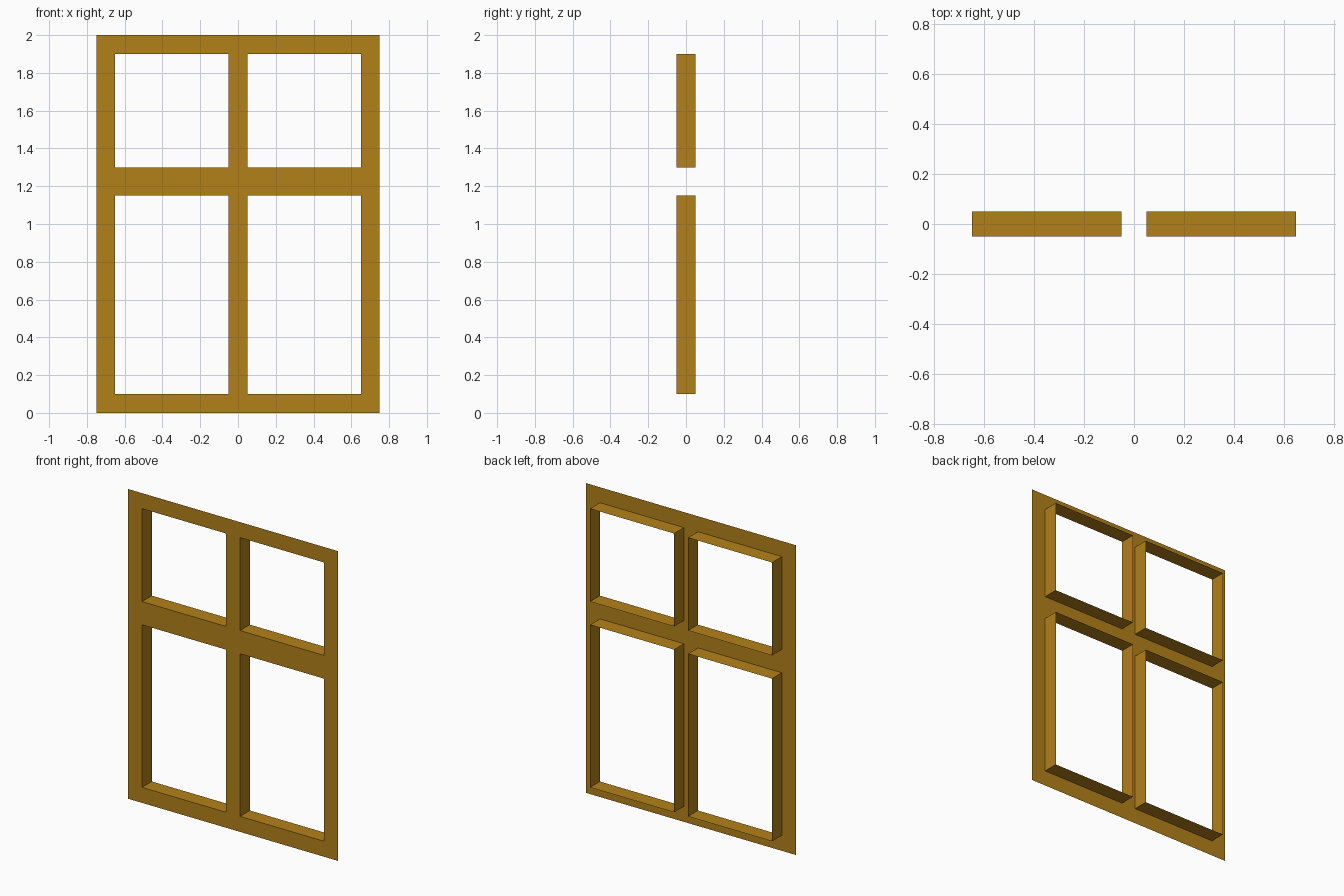
import bpy, bmesh

if "Cube" in bpy.data.objects:
    bpy.data.objects.remove(bpy.data.objects["Cube"])

FRONT, BACK = -0.05, 0.05
XS = [-0.75, -0.65, -0.05, 0.05, 0.65, 0.75]   # stile and mullion edges
ZS = [0.0, 0.1, 1.15, 1.3, 1.9, 2.0]           # rail and transom edges

wood = bpy.data.materials.new("golden_wood")
wood.diffuse_color = (0.45, 0.22, 0.01, 1)
wood.use_nodes = True
wood.node_tree.nodes["Principled BSDF"].inputs["Base Color"].default_value = wood.diffuse_color

bm = bmesh.new()

# Flat front face: a grid of cells, leaving the four panes open
grid = [[bm.verts.new((x, FRONT, z)) for z in ZS] for x in XS]
for i in range(5):
    for j in range(5):
        corners = [grid[i][j], grid[i + 1][j], grid[i + 1][j + 1], grid[i][j + 1]]
        if not (i in (1, 3) and j in (1, 3)):
            bm.faces.new(corners)

# Reveals: thin walls running back from each pane opening
for i in (1, 3):
    for j in (1, 3):
        ring = [grid[i][j], grid[i + 1][j], grid[i + 1][j + 1], grid[i][j + 1]]
        rear = [bm.verts.new((v.co.x, BACK, v.co.z)) for v in ring]
        for k in range(4):
            n = (k + 1) % 4
            bm.faces.new([ring[n], ring[k], rear[k], rear[n]])

# Merge the flat cells into clean faces
bmesh.ops.dissolve_limit(bm, angle_limit=0.01, verts=bm.verts[:], edges=bm.edges[:])

mesh = bpy.data.meshes.new("window_frame")
bm.to_mesh(mesh)
bm.free()
mesh.materials.append(wood)
frame = bpy.data.objects.new("window_frame", mesh)
bpy.context.collection.objects.link(frame)
